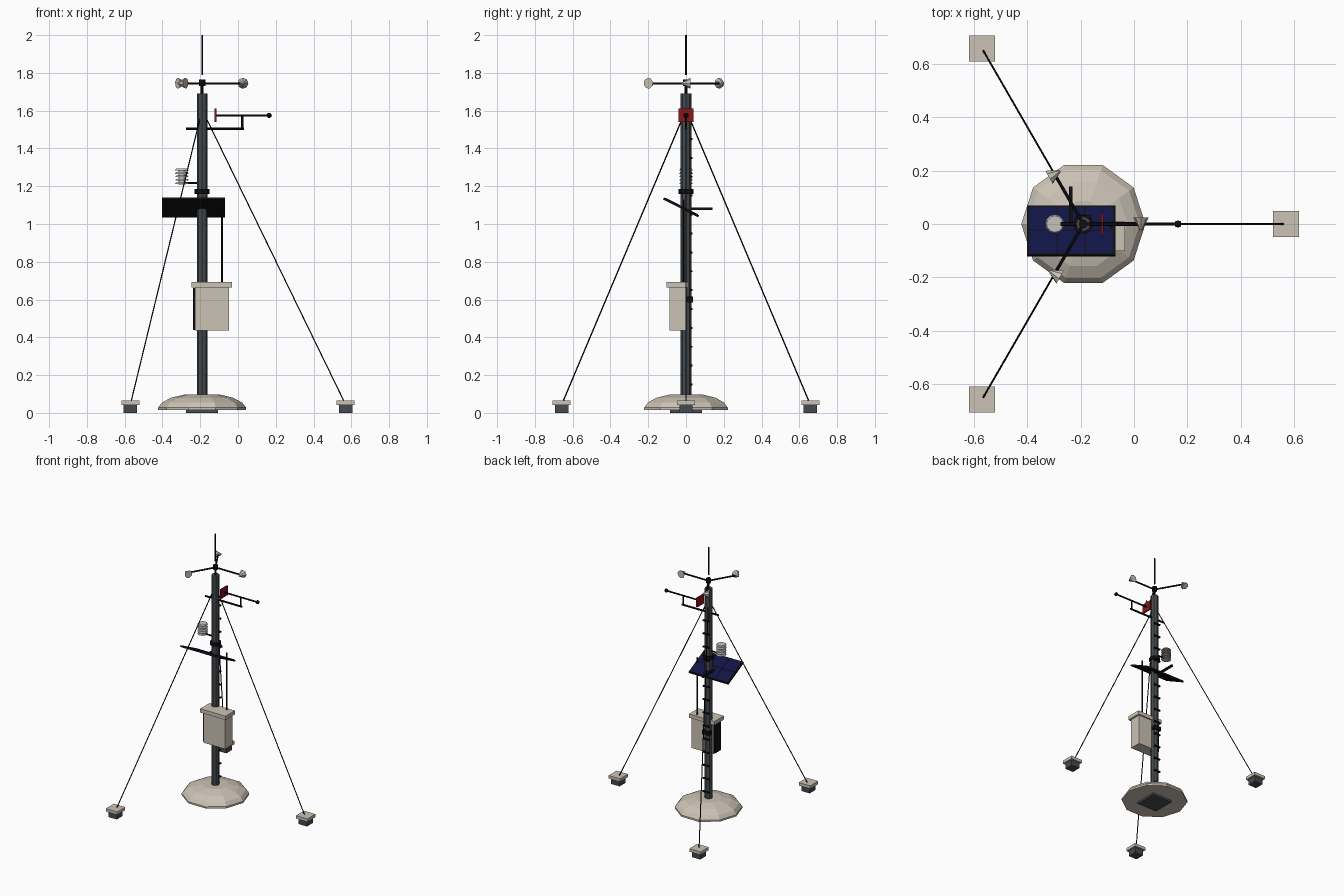
import bpy, bmesh, math
from mathutils import Vector, Matrix

if "Cube" in bpy.data.objects:
    bpy.data.objects.remove(bpy.data.objects["Cube"])

def mat(name, r, g, b):
    m = bpy.data.materials.new(name)
    m.diffuse_color = (r, g, b, 1)
    m.use_nodes = True
    m.node_tree.nodes["Principled BSDF"].inputs["Base Color"].default_value = m.diffuse_color
    return m

BEIGE = mat("warm_beige", 0.60, 0.54, 0.46)
STEEL = mat("slate_steel", 0.06, 0.07, 0.078)
BLACK = mat("black", 0.005, 0.005, 0.006)
RED = mat("vane_red", 0.25, 0.008, 0.01)
BLUE = mat("cell_blue", 0.006, 0.007, 0.06)
GREY = mat("shield_white", 0.55, 0.54, 0.51)

def finish(name, bm, m):
    bmesh.ops.recalc_face_normals(bm, faces=bm.faces)
    me = bpy.data.meshes.new(name)
    bm.to_mesh(me)
    bm.free()
    me.materials.append(m)
    ob = bpy.data.objects.new(name, me)
    bpy.context.collection.objects.link(ob)
    return ob

def box(name, lo, hi, m):
    bm = bmesh.new()
    bmesh.ops.create_cube(bm, size=1)
    lo, hi = Vector(lo), Vector(hi)
    bmesh.ops.scale(bm, vec=hi - lo, verts=bm.verts)
    bmesh.ops.translate(bm, vec=(lo + hi) / 2, verts=bm.verts)
    return finish(name, bm, m)

def tube(name, a, b, r, m, n=8, r2=None):
    a, b = Vector(a), Vector(b)
    d = b - a
    bm = bmesh.new()
    bmesh.ops.create_cone(bm, cap_ends=True, segments=n, radius1=r,
                          radius2=r if r2 is None else r2, depth=d.length)
    rot = Vector((0, 0, 1)).rotation_difference(d).to_matrix().to_4x4()
    bm.transform(Matrix.Translation((a + b) / 2) @ rot)
    return finish(name, bm, m)

def lathe(name, centre, profile, n, m):
    # stack of rings (radius, z), capped at both ends
    bm = bmesh.new()
    rings = [[bm.verts.new((centre[0] + r * math.cos(k * math.tau / n),
                            centre[1] + r * math.sin(k * math.tau / n), z))
              for k in range(n)] for r, z in profile]
    for p, q in zip(rings, rings[1:]):
        for k in range(n):
            j = (k + 1) % n
            bm.faces.new((p[k], p[j], q[j], q[k]))
    bm.faces.new(rings[0])
    bm.faces.new(rings[-1])
    return finish(name, bm, m)

MX = -0.19  # mast axis

# Footing and mast
box("base_plate", (MX - .085, -.085, 0), (MX + .085, .085, .02), STEEL)
lathe("base_dome", (MX, 0), [(.233, .015), (.233, .028), (.212, .055),
      (.165, .08), (.09, .098)], 10, BEIGE)
tube("mast", (MX, 0, .08), (MX, 0, 1.69), .028, STEEL)

# Ground anchors and guy wires
for i in range(3):
    a = i * math.tau / 3
    c, s = math.cos(a), math.sin(a)
    x, y = MX + .76 * c, .76 * s
    box(f"anchor_block_{i}", (x - .035, y - .035, 0), (x + .035, y + .035, .045), STEEL)
    box(f"anchor_cap_{i}", (x - .048, y - .048, .043), (x + .048, y + .048, .066), BEIGE)
    tube(f"guy_wire_{i}", (MX + .752 * c, .752 * s, .06),
         (MX + .022 * c, .022 * s, 1.56), .0035, BLACK, 6)

    # Wind cups: cones all pointing the same way round
    p = Vector((MX + .216 * c, .216 * s, 1.745))
    t = Vector((s, -c, 0))
    tube(f"cup_arm_{i}", (MX, 0, 1.745), p, .006, BLACK, 6)
    tube(f"wind_cup_{i}", p - t * .024, p + t * .024, .029, BEIGE, 8, .004)

# Cup hub, spindle and antenna
tube("spindle", (MX, 0, 1.68), (MX, 0, 1.745), .008, BLACK)
tube("cup_hub", (MX, 0, 1.73), (MX, 0, 1.765), .017, BLACK)
tube("antenna", (MX, 0, 1.79), (MX, 0, 2.0), .005, BLACK, 6)

# Wind vane
tube("vane_crossbar", (-.275, 0, 1.505), (.033, 0, 1.505), .007, BLACK)
tube("vane_post", (.022, 0, 1.505), (.022, 0, 1.575), .006, BLACK)
tube("vane_rod", (-.12, 0, 1.575), (.165, 0, 1.575), .006, BLACK)
box("vane_fin", (-.124, -.04, 1.54), (-.114, .04, 1.611), RED)
bm = bmesh.new()
bmesh.ops.create_uvsphere(bm, u_segments=8, v_segments=6, radius=.014)
bmesh.ops.translate(bm, vec=(.165, 0, 1.575), verts=bm.verts)
finish("vane_counterweight", bm, BLACK)

# Sensor shield with stacked louvres
SX = -.297
tube("shield_arm", (SX, 0, 1.217), (MX, 0, 1.217), .006, BLACK)
tube("shield_core", (SX, 0, 1.21), (SX, 0, 1.285), .019, GREY, 12)
for i in range(5):
    z = 1.212 + i * .018
    tube(f"shield_plate_{i}", (SX, 0, z), (SX, 0, z + .009), .036, GREY, 12, .031)

# Mast collars
tube("upper_collar", (MX, 0, 1.16), (MX, 0, 1.184), .039, BLACK)
box("lower_clamp", (MX - .03, 0, .585), (MX + .03, .037, .615), BLACK)

# Tilted solar panel, higher at the front, with 3 x 2 cells on the sunny side
tilt = Matrix.Translation((-.236, -.026, 1.088)) @ Matrix.Rotation(math.radians(-27), 4, 'X')
panel = box("solar_panel", (-.166, -.104, -.006), (.166, .104, .006), BLACK)
panel.data.transform(tilt)
for i in range(3):
    for j in range(2):
        x, y = -.106 + i * .106, -.049 + j * .098
        cell = box(f"solar_cell_{i}_{j}", (x - .051, y - .047, .004),
                   (x + .051, y + .047, .008), BLUE)
        cell.data.transform(tilt)
box("panel_bracket", (-.244, -.01, 1.073), (-.23, .14, 1.087), BLACK)

# Equipment cabinet and conduit
box("cabinet", (-.228, -.088, .435), (-.047, .0, .668), BEIGE)
box("cabinet_lid", (-.247, -.102, .665), (-.033, .01, .694), BEIGE)
box("cabinet_hinge", (-.238, -.08, .44), (-.226, -.01, .66), BLACK)
tube("conduit", (-.085, -.012, .69), (-.085, -.012, 1.13), .005, BLACK, 6)

# Climbing rungs up the back
for i in range(14):
    z = .15 + i * .1
    box(f"rung_{i}", (MX - .026, .02, z - .005), (MX + .026, .034, z + .005), BLACK)
